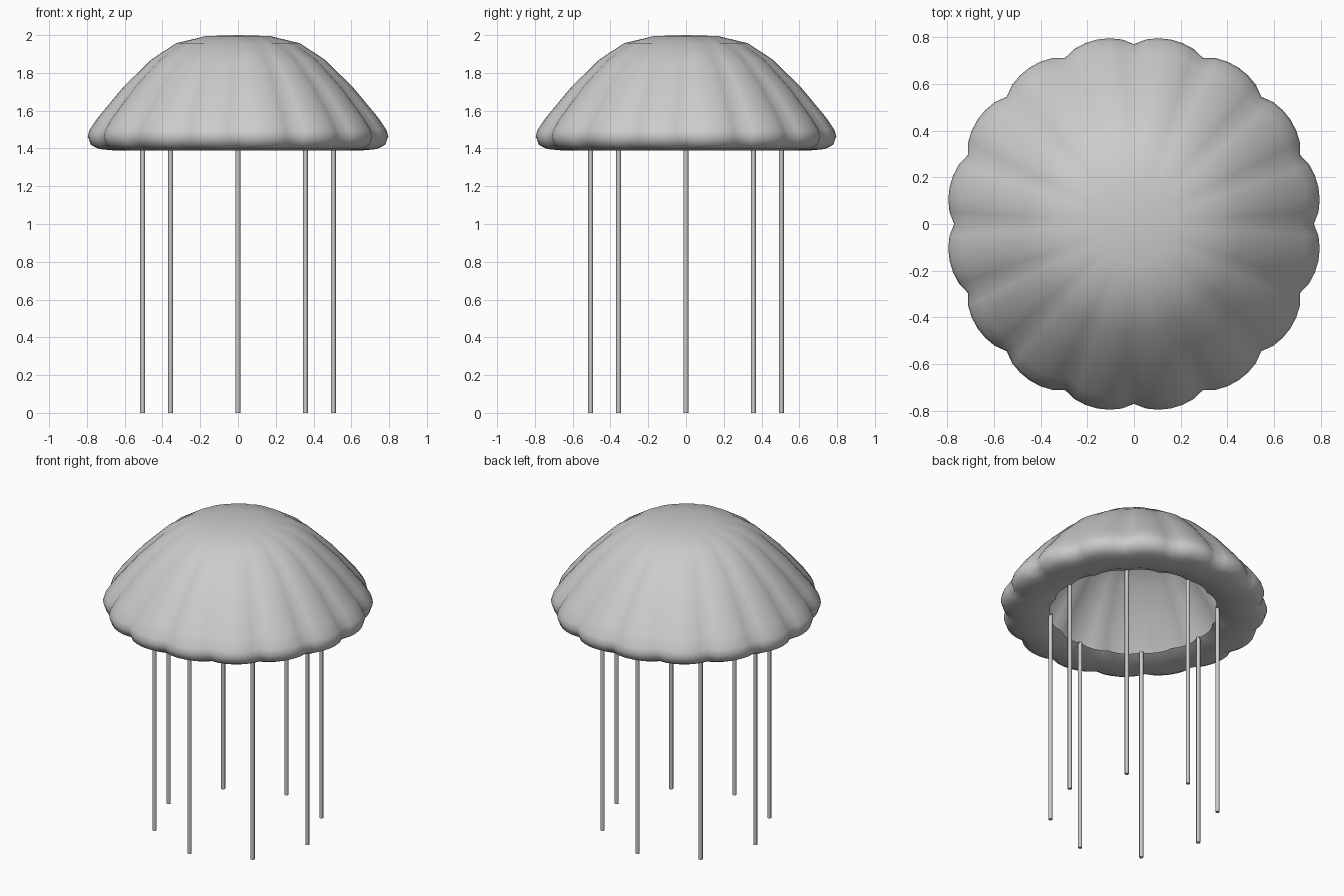
import bpy, bmesh, math

if "Cube" in bpy.data.objects:
    bpy.data.objects.remove(bpy.data.objects["Cube"])

SEG, LOBES = 96, 16


def make_object(name, bm, angle):
    bmesh.ops.recalc_face_normals(bm, faces=bm.faces)
    mesh = bpy.data.meshes.new(name)
    bm.to_mesh(mesh)
    bm.free()
    ob = bpy.data.objects.new(name, mesh)
    bpy.context.collection.objects.link(ob)
    bpy.ops.object.select_all(action='DESELECT')
    ob.select_set(True)
    bpy.context.view_layer.objects.active = ob
    bpy.ops.object.shade_smooth_by_angle(angle=math.radians(angle))
    return ob


# Bell: (radius, height, groove depth) from crown over the rim to the curled-in lip
profile = [(0.17, 1.995, 0.0), (0.33, 1.957, 0.006), (0.465, 1.87, 0.014),
           (0.615, 1.725, 0.022), (0.75, 1.565, 0.03), (0.795, 1.50, 0.034),
           (0.806, 1.465, 0.035), (0.79, 1.42, 0.034), (0.745, 1.397, 0.03),
           (0.65, 1.388, 0.024), (0.57, 1.397, 0.02), (0.51, 1.42, 0.016)]
bm = bmesh.new()
rings = []
for r, z, depth in profile:
    ring = []
    for i in range(SEG):
        a = 2 * math.pi * i / SEG
        bulge = abs(math.sin(LOBES * a / 2)) ** 0.7
        rr = r - depth * (1 - bulge)
        ring.append(bm.verts.new((rr * math.cos(a), rr * math.sin(a), z)))
    rings.append(ring)
crown = bm.verts.new((0, 0, 2.0))
for i in range(SEG):
    j = (i + 1) % SEG
    bm.faces.new((crown, rings[0][i], rings[0][j]))
    for a, b in zip(rings, rings[1:]):
        bm.faces.new((a[i], b[i], b[j], a[j]))
make_object("bell", bm, 50)

# Eight straight tentacles hanging from the lip
for k in range(8):
    a = k * math.pi / 4
    bm = bmesh.new()
    bmesh.ops.create_cone(bm, cap_ends=True, segments=8, radius1=0.0125,
                          radius2=0.0125, depth=1.43)
    bmesh.ops.translate(bm, verts=bm.verts,
                        vec=(0.505 * math.cos(a), 0.505 * math.sin(a), 0.715))
    make_object(f"tentacle_{k + 1}", bm, 50)
